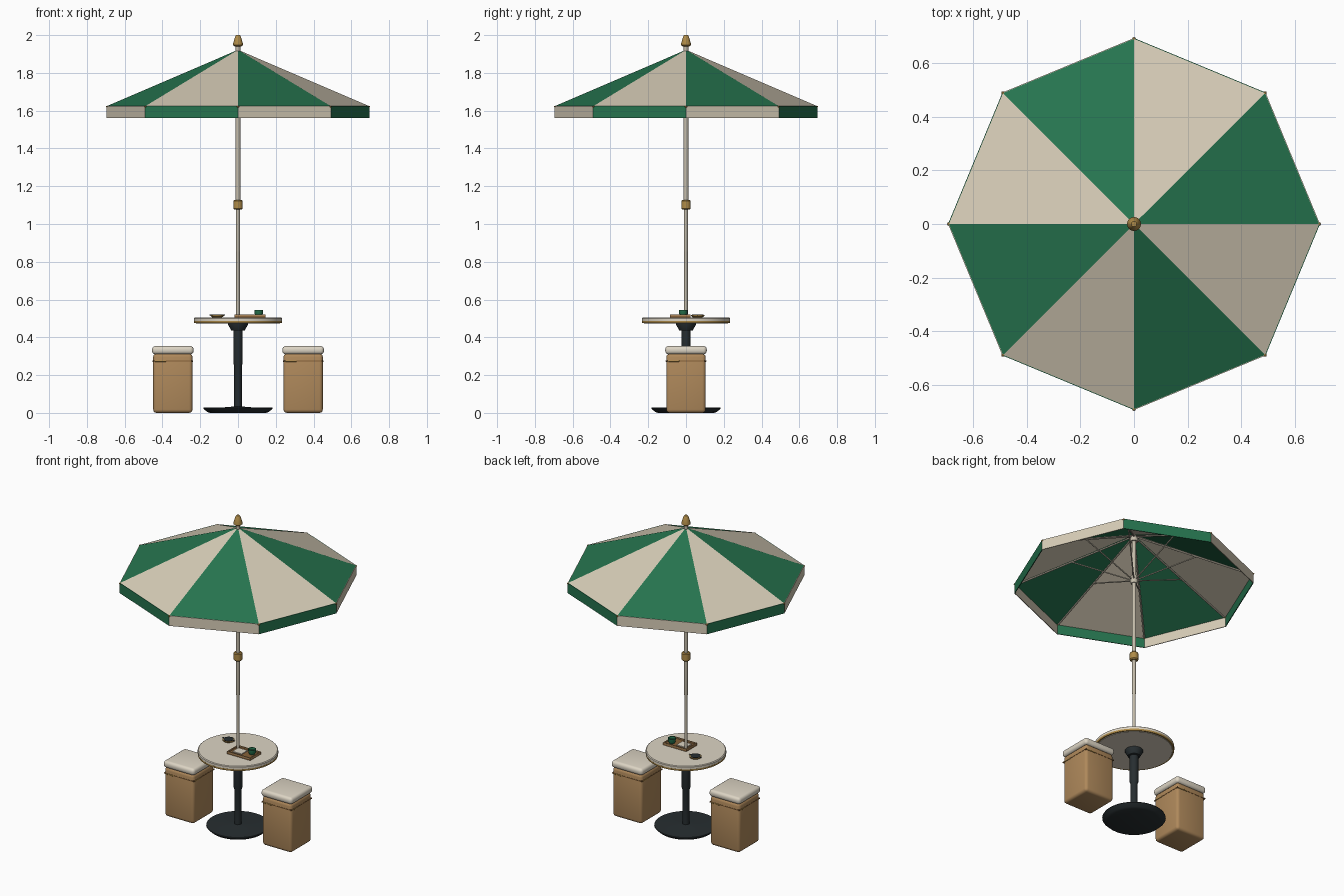
import bpy, bmesh, math
from mathutils import Vector

if "Cube" in bpy.data.objects:
    bpy.data.objects.remove(bpy.data.objects["Cube"])


def mat(name, r, g, b):
    m = bpy.data.materials.new(name)
    m.diffuse_color = (r, g, b, 1)
    m.use_nodes = True
    m.node_tree.nodes["Principled BSDF"].inputs["Base Color"].default_value = m.diffuse_color
    return m


GREEN = mat("green fabric", 0.019, 0.175, 0.078)
CREAM = mat("cream fabric", 0.68, 0.61, 0.475)
POLE = mat("pale metal", 0.55, 0.50, 0.40)
GOLD = mat("brass", 0.43, 0.26, 0.065)
DARK = mat("dark iron", 0.02, 0.027, 0.03)
TOP = mat("ivory", 0.72, 0.66, 0.55)
TAN = mat("tan leather", 0.43, 0.25, 0.105)
WOOD = mat("brown wood", 0.24, 0.12, 0.04)


def finish(name, bm, mats, smooth=True):
    bmesh.ops.recalc_face_normals(bm, faces=bm.faces)
    me = bpy.data.meshes.new(name)
    bm.to_mesh(me)
    bm.free()
    for m in mats:
        me.materials.append(m)
    ob = bpy.data.objects.new(name, me)
    bpy.context.collection.objects.link(ob)
    if smooth:
        bpy.ops.object.select_all(action='DESELECT')
        ob.select_set(True)
        bpy.context.view_layer.objects.active = ob
        bpy.ops.object.shade_smooth_by_angle(angle=math.radians(35))
    return ob


def lathe(name, profile, m, loc=(0, 0, 0), seg=32):
    """Spin (radius, z) points round the z axis, with closed ends."""
    bm = bmesh.new()
    rings = [[bm.verts.new((loc[0] + r * math.cos(2 * math.pi * i / seg),
                            loc[1] + r * math.sin(2 * math.pi * i / seg), loc[2] + z))
              for i in range(seg)] for r, z in profile]
    for a, b in zip(rings, rings[1:]):
        for i in range(seg):
            j = (i + 1) % seg
            bm.faces.new((a[i], a[j], b[j], b[i]))
    bm.faces.new(rings[0][::-1])
    bm.faces.new(rings[-1])
    return finish(name, bm, [m])


def box(name, loc, size, m, bevel=0.0, seg=3):
    bm = bmesh.new()
    bmesh.ops.create_cube(bm, size=1)
    for v in bm.verts:
        v.co = Vector(loc) + Vector([c * s for c, s in zip(v.co, size)])
    if bevel:
        bmesh.ops.bevel(bm, geom=bm.edges[:], offset=bevel, segments=seg,
                        profile=0.5, affect='EDGES')
    return finish(name, bm, [m])


def rod(name, a, b, r, m, seg=8):
    a, b = Vector(a), Vector(b)
    ob = lathe(name, [(r, 0), (r, (b - a).length)], m, seg=seg)
    ob.location = a
    ob.rotation_euler = (b - a).to_track_quat('Z', 'Y').to_euler()
    return ob


def polar(r, k, z):
    a = k * math.pi / 4
    return Vector((r * math.cos(a), r * math.sin(a), z))


# Canopy: eight alternating panels, and a valance with swapped colours
R, RIM, APEX = 0.692, 1.625, 1.922
bm = bmesh.new()
tip = bm.verts.new((0, 0, APEX))
rim = [bm.verts.new(polar(R, k, RIM)) for k in range(8)]
for k in range(8):
    bm.faces.new((tip, rim[k], rim[(k + 1) % 8])).material_index = k % 2
canopy = finish("canopy", bm, [GREEN, CREAM], False)

bm = bmesh.new()
hi = [bm.verts.new(polar(R + 0.003, k, RIM)) for k in range(8)]
lo = [bm.verts.new(polar(R + 0.003, k, 1.56)) for k in range(8)]
for k in range(8):
    j = (k + 1) % 8
    bm.faces.new((hi[k], lo[k], lo[j], hi[j])).material_index = 1 - k % 2
valance = finish("valance", bm, [GREEN, CREAM], False)
for ob in (canopy, valance):
    s = ob.modifiers.new("thickness", 'SOLIDIFY')
    s.thickness = 0.005
    s.offset = -1

# Ribs under the seams, stretchers and brass rib ends
for k in range(8):
    rod("rib", polar(0.015, k, 1.90), polar(0.68, k, 1.618), 0.005, POLE)
    rod("stretcher", polar(0.015, k, 1.615), polar(0.36, k, 1.752), 0.004, POLE)
    lathe("rib_end", [(0.004, -0.005), (0.007, 0), (0.004, 0.005)], GOLD,
          polar(R, k, RIM - 0.004), 8)

# Pole, hubs, joint and finial
lathe("lower_pole", [(0.0095, 0.44), (0.0095, 0.85), (0.011, 0.86), (0.011, 1.1)], POLE)
lathe("upper_pole", [(0.0125, 1.1), (0.0125, 1.945)], POLE)
lathe("top_hub", [(0.022, 1.87), (0.022, 1.90)], POLE)
lathe("runner", [(0.018, 1.59), (0.022, 1.6), (0.022, 1.63), (0.018, 1.64)], POLE)
lathe("pole_joint", [(0.02, 1.076), (0.025, 1.082), (0.025, 1.122), (0.02, 1.128)], GOLD)
lathe("finial", [(0.018, 1.94), (0.026, 1.947), (0.026, 1.955), (0.015, 1.993),
                 (0.010, 2.0)], GOLD)

# Table: ivory top, brass band, iron pedestal
lathe("table_top", [(0.222, 0.474), (0.228, 0.48), (0.233, 0.487), (0.233, 0.501),
                    (0.228, 0.505)], TOP, seg=64)
lathe("table_band", [(0.2285, 0.476), (0.2325, 0.476), (0.2335, 0.487),
                     (0.2285, 0.487)], GOLD, seg=64)
lathe("table_collar", [(0.030, 0.435), (0.036, 0.437), (0.053, 0.468), (0.053, 0.476)], DARK)
lathe("pedestal", [(0.020, 0.02), (0.020, 0.25), (0.025, 0.265), (0.025, 0.44)], DARK)
lathe("table_base", [(0.150, 0.0), (0.165, 0.006), (0.184, 0.024), (0.182, 0.028),
                     (0.06, 0.030), (0.022, 0.034)], DARK, seg=48)

# Two square stools with cushions and a cord
for x in (-0.345, 0.345):
    box("stool_body", (x, 0, 0.157), (0.208, 0.208, 0.314), TAN, 0.018)
    box("stool_cushion", (x, 0, 0.332), (0.220, 0.220, 0.044), TOP, 0.018, 4)
    box("stool_seam", (x, 0, 0.275), (0.211, 0.211, 0.005), WOOD)
    for s in (-1, 1):
        box("stool_cord", (x + s * 0.065, s * 0.104, 0.274), (0.06, 0.007, 0.007), GOLD, 0.002)
        box("stool_cord_side", (x + s * 0.104, -s * 0.065, 0.274), (0.007, 0.06, 0.007), GOLD, 0.002)

# Tray with a raised edge, napkin and cup
cx, cy = 0.063, -0.03
box("tray", (cx, cy, 0.509), (0.164, 0.108, 0.008), WOOD)
for s in (-1, 1):
    box("tray_end", (cx + s * 0.079, cy, 0.514), (0.006, 0.108, 0.014), TAN)
    box("tray_side", (cx, cy + s * 0.051, 0.514), (0.164, 0.006, 0.014), TAN)
box("napkin", (0.035, -0.03, 0.515), (0.065, 0.06, 0.006), TOP)
lathe("cup", [(0.016, 0.513), (0.022, 0.525), (0.023, 0.545), (0.020, 0.545),
              (0.018, 0.532)], GREEN, (0.11, -0.015, 0), 24)

# Small brass dish with a dark lining
lathe("dish", [(0.024, 0.505), (0.033, 0.510), (0.036, 0.517), (0.033, 0.517)],
      GOLD, (-0.11, 0.062, 0), 24)
lathe("dish_lining", [(0.028, 0.516), (0.030, 0.520), (0.026, 0.521)], DARK,
      (-0.11, 0.062, 0), 24)
rod("dish_handle", (-0.152, 0.062, 0.518), (-0.068, 0.062, 0.518), 0.003, DARK)
